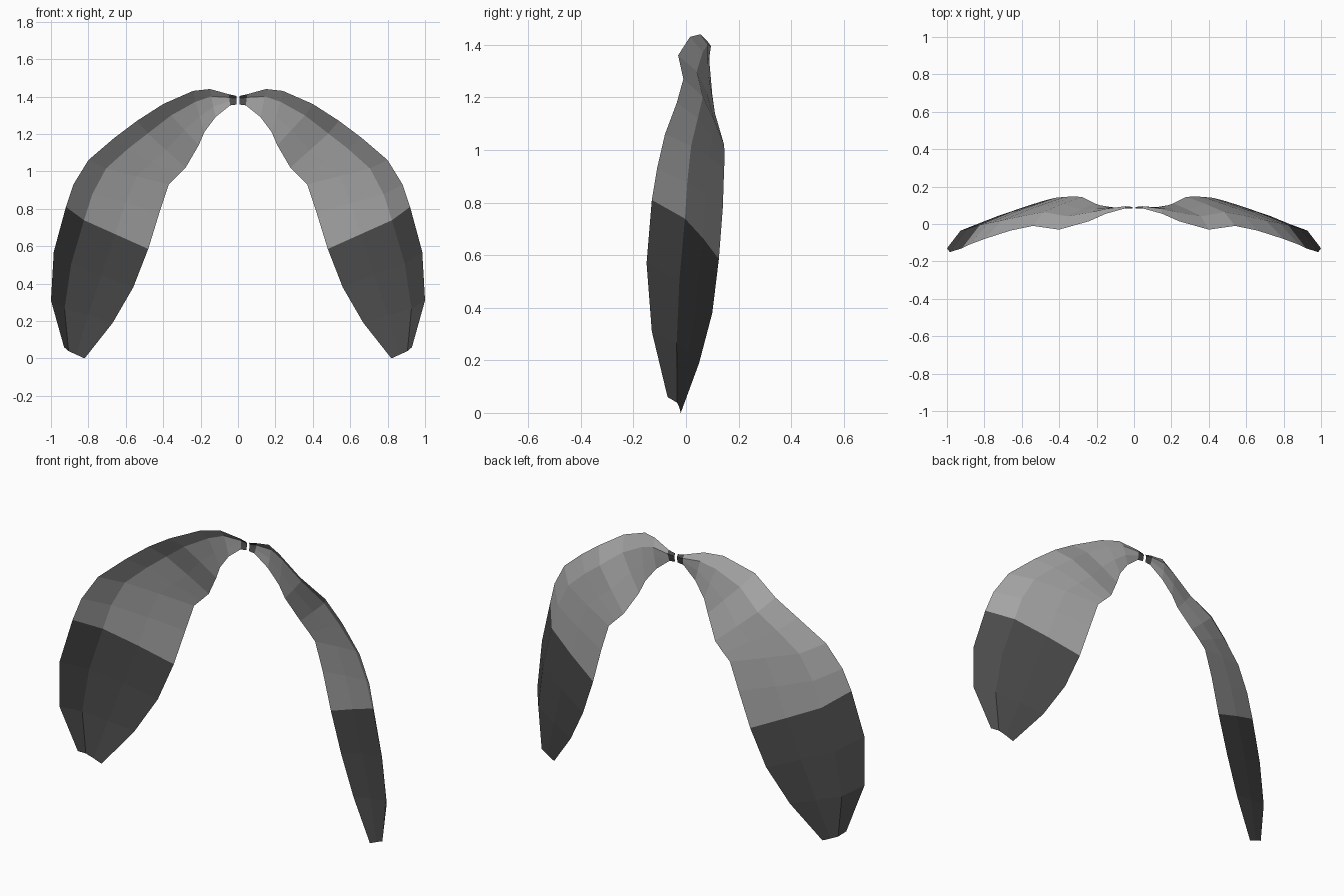
import bpy, bmesh
from mathutils import Vector

cube = bpy.data.objects.get("Cube")
if cube:
    bpy.data.objects.remove(cube, do_unlink=True)


def make_material(name, value):
    mat = bpy.data.materials.new(name)
    color = (value, value, value, 1)
    mat.diffuse_color = color
    mat.use_nodes = True
    mat.node_tree.nodes["Principled BSDF"].inputs["Base Color"].default_value = color
    return mat


light_grey = make_material("light_grey", 0.38)
dark_grey = make_material("dark_grey", 0.07)

# Cross-sections from stem to tip: outer edge, inner edge, bulge to the back
SECTIONS = [
    ((.008, .083, 1.403), (.008, .083, 1.357), .008),
    ((.048, .083, 1.412), (.042, .083, 1.353), .012),
    ((.15, .055, 1.44), (.12, .09, 1.29), .02),
    ((.24, .015, 1.43), (.18, .10, 1.21), .03),
    ((.40, -.03, 1.36), (.21, .11, 1.14), .04),
    ((.54, -.01, 1.27), (.28, .145, 1.02), .04),
    ((.66, -.035, 1.18), (.33, .147, .97), .04),
    ((.80, -.08, 1.06), (.37, .145, .93), .05),
    ((.88, -.11, .93), (.42, .14, .78), .06),
    ((.92, -.13, .81), (.48, .125, .585), .07),
    ((.985, -.15, .57), (.56, .10, .38), .07),
    ((1.0, -.13, .31), (.67, .05, .19), .055),
    ((.93, -.07, .06), (.82, -.02, 0), .025),
]
STEM_ROWS, DARK_TIP_ROW = 1, 9


def section_points(outer, inner, bulge):
    """Bowed line from the outer edge over the ridge to the inner edge."""
    a, b = Vector(outer), Vector(inner)
    points = [a]
    for t, amount in ((.22, 1), (.6, .6)):
        offset = Vector((0, bulge * amount, -0.4 * bulge * (1 - t)))
        points.append(a.lerp(b, t) + offset)
    return points + [b]


def make_wing(name, side):
    """Thin curved shell, hollow towards the front."""
    bm = bmesh.new()
    rows = [[bm.verts.new((p.x * side, p.y, p.z)) for p in section_points(*s)]
            for s in SECTIONS]
    for row, (r0, r1) in enumerate(zip(rows, rows[1:])):
        dark = row < STEM_ROWS or row >= DARK_TIP_ROW
        for i in range(len(r0) - 1):
            quad = (r0[i], r1[i], r1[i + 1], r0[i + 1])
            face = bm.faces.new(quad[::side])
            face.material_index = int(dark)
    mesh = bpy.data.meshes.new(name)
    bm.to_mesh(mesh)
    bm.free()
    mesh.materials.append(light_grey)
    mesh.materials.append(dark_grey)
    obj = bpy.data.objects.new(name, mesh)
    bpy.context.collection.objects.link(obj)


make_wing("left_wing", 1)
make_wing("right_wing", -1)
